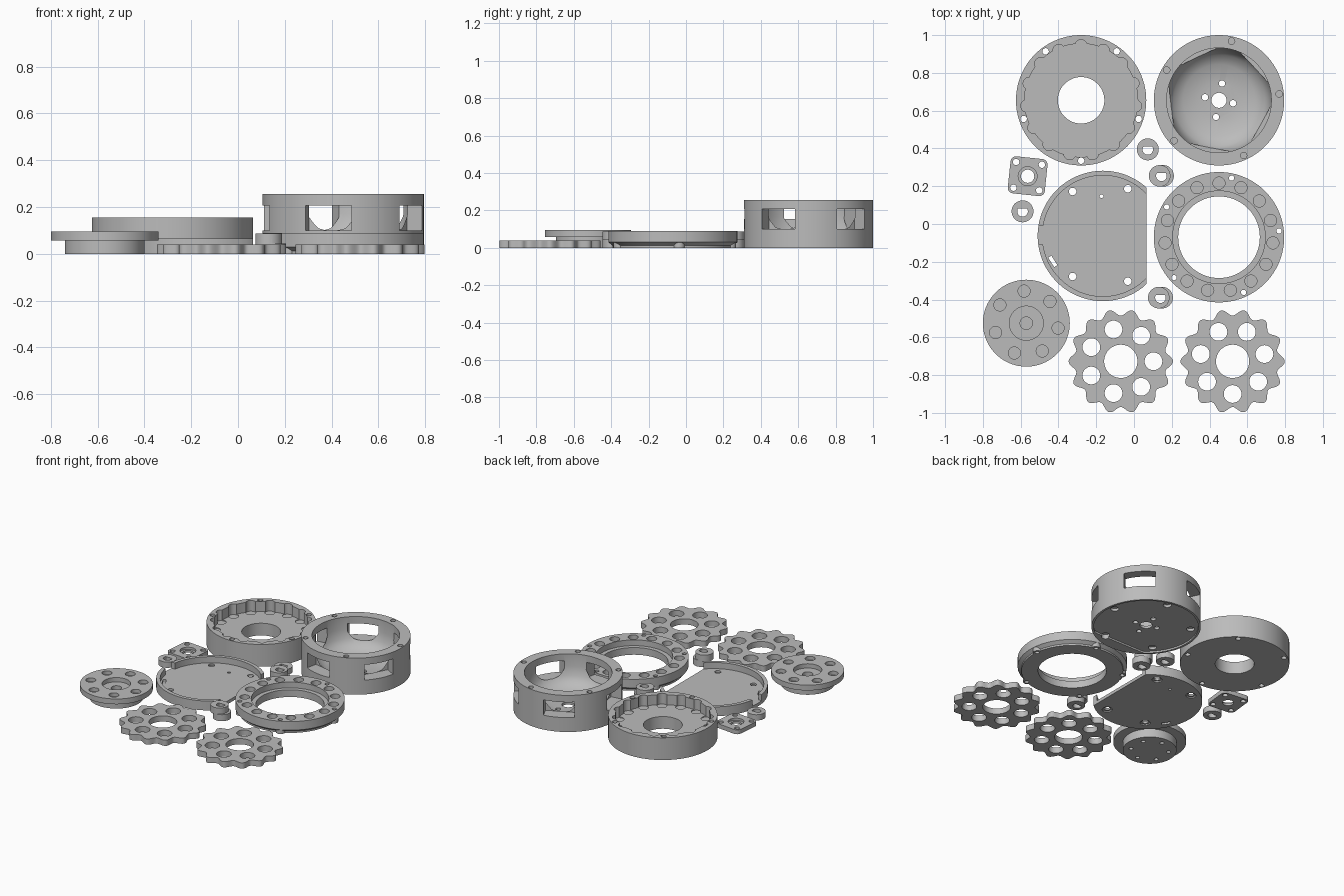
import bpy, bmesh, math
from math import cos, sin, pi, radians

if "Cube" in bpy.data.objects:
    bpy.data.objects.remove(bpy.data.objects["Cube"])

GRAY = bpy.data.materials.new("plain_gray")
GRAY.use_nodes = True
GRAY.diffuse_color = (0.5, 0.5, 0.5, 1)
GRAY.node_tree.nodes["Principled BSDF"].inputs["Base Color"].default_value = (0.5, 0.5, 0.5, 1)


# Outlines of unit or real size, around the origin
def circle(n=96, flat=None):
    pts = [(cos(2 * pi * i / n), sin(2 * pi * i / n)) for i in range(n)]
    return pts if flat is None else [(min(x, flat), y) for x, y in pts]


def rect(w, h, turn=0, shift=0):
    c, s = cos(radians(turn)), sin(radians(turn))
    base = [(-w / 2, -h / 2), (w / 2, -h / 2), (w / 2, h / 2), (-w / 2, h / 2)]
    return [((x + shift) * c - y * s, (x + shift) * s + y * c) for x, y in base]


def wavy(lobes, mid, amp, n=336):
    out = []
    for i in range(n):
        a = 2 * pi * i / n
        r = mid + amp * cos(lobes * a)
        out.append((r * cos(a), r * sin(a)))
    return out


# A solid piece: an outline lofted through (scale, z) levels
def piece(outline, *levels, at=(0, 0)):
    return outline, levels, at


def disc(r, z0, z1, at=(0, 0), n=96):
    return piece(circle(n), (r, z0), (r, z1), at=at)


def spots(count, ring, r, z0, z1, start=0):
    out = []
    for i in range(count):
        a = radians(start) + 2 * pi * i / count
        out.append(disc(r, z0, z1, (ring * cos(a), ring * sin(a)), 28))
    return out


def make(name, pieces, center):
    bm = bmesh.new()
    for outline, levels, at in pieces:
        rings = [[bm.verts.new((at[0] + x * s, at[1] + y * s, z)) for x, y in outline]
                 for s, z in levels]
        n = len(outline)
        bm.faces.new(rings[0][::-1])
        bm.faces.new(rings[-1])
        for lo, hi in zip(rings, rings[1:]):
            for i in range(n):
                j = (i + 1) % n
                bm.faces.new((lo[i], lo[j], hi[j], hi[i]))
    mesh = bpy.data.meshes.new(name)
    bm.to_mesh(mesh)
    bm.free()
    obj = bpy.data.objects.new(name, mesh)
    obj.location = (*center, 0)
    bpy.context.collection.objects.link(obj)
    return obj


# Body pieces joined by union, then groups of cutters removed, modifiers applied
def build(name, center, body, cuts=()):
    obj = make(name, body[:1], center)
    obj.data.materials.append(GRAY)
    steps = [("UNION", [p]) for p in body[1:]] + [("DIFFERENCE", c) for c in cuts]
    tools = []
    for op, group in steps:
        tool = make("tool", group, center)
        tool.hide_render = True
        tool.data.materials.append(GRAY)
        mod = obj.modifiers.new(op, "BOOLEAN")
        mod.operation, mod.solver, mod.object = op, "EXACT", tool
        tools.append(tool)
    bpy.context.view_layer.update()
    done = obj.evaluated_get(bpy.context.evaluated_depsgraph_get())
    mesh = bpy.data.meshes.new_from_object(done)
    obj.modifiers.clear()
    obj.data = mesh
    for tool in tools:
        bpy.data.objects.remove(tool)
    bpy.ops.object.select_all(action="DESELECT")
    obj.select_set(True)
    bpy.context.view_layer.objects.active = obj
    bpy.ops.object.shade_smooth_by_angle(angle=radians(30))
    return obj


R = 0.345        # shared housing radius
SCREW = 0.32     # shared screw circle
LOW, HIGH = -0.1, 0.4

# Pin housing: deep cup with fifteen pin grooves
build("pin_housing", (-0.28, 0.655), [disc(R, 0, 0.155)], [
    [disc(0.3, 0.085, HIGH)],
    spots(15, 0.289, 0.032, 0.08, HIGH, 90),
    [disc(0.123, LOW, HIGH)],
    spots(5, SCREW, 0.017, LOW, HIGH, -90),
])

# Motor housing: bowl with five wall windows
windows = [piece(rect(0.15, 0.2, -101 + 72 * i, 0.33), (1, 0.1), (1, 0.207)) for i in range(5)]
bowl = piece(circle(), (0.1, 0.03), (0.19, 0.045), (0.24, 0.075),
             (0.262, 0.11), (0.277, 0.17), (0.277, HIGH))
flat_recess = piece([(y, -x) for x, y in circle(96, 0.8)], (0.33, LOW), (0.33, 0.012))
build("motor_housing", (0.45, 0.655), [disc(R, 0, 0.255)], [
    [bowl],
    windows,
    [flat_recess],
    spots(5, SCREW, 0.017, 0.225, HIGH, 78),
    spots(5, 0.285, 0.026, LOW, 0.03, 78),
    [disc(0.04, LOW, HIGH, n=32)] + spots(2, 0.09, 0.017, LOW, HIGH, 80)
    + spots(2, 0.076, 0.017, LOW, HIGH, -12),
])

# Pin ring: stepped bore, blind pin pockets, screw bosses under the rim
build("pin_ring", (0.45, -0.07),
      [piece(circle(), (0.322, 0), (0.322, 0.012), (R, 0.03), (R, 0.09))]
      + spots(5, 0.314, 0.03, 0, 0.05, 78), [
    [disc(0.216, LOW, HIGH)],
    [disc(0.245, 0.05, HIGH)],
    spots(15, 0.287, 0.032, 0.045, HIGH, 90),
    spots(5, SCREW, 0.014, LOW, HIGH, 78),
])

# Cover tray: low wall, open along the flat side
corners = [(-0.16, 0.235), (0.132, 0.25), (-0.16, -0.215), (0.132, -0.24)]
build("cover_tray", (-0.165, -0.063),
      [piece(circle(128, 0.667), (R, 0), (R, 0.065))], [
    [disc(0.32, 0.022, HIGH)],
    [piece(rect(0.06, 0.1), (1, 0.022), (1, HIGH), at=(-0.335, 0.005))],
    [disc(0.02, LOW, HIGH, p, 24) for p in corners]
    + [disc(0.01, LOW, HIGH, (-0.007, 0.21), 16),
       piece(rect(0.02, 0.06, 32), (1, LOW), (1, HIGH), at=(-0.265, -0.135))],
    [disc(0.032, LOW, 0.008, p, 24) for p in corners],
])

# Output flange: wide plate over a hub, seven blind holes
build("output_flange", (-0.57, -0.525),
      [piece(circle(), (0.17, 0), (0.17, 0.07)), disc(0.23, 0.058, 0.095)], [
    spots(7, 0.17, 0.032, 0.07, HIGH, 94),
    [disc(0.09, 0.065, HIGH)],
    [disc(0.033, 0.03, HIGH, n=32)],
    spots(6, 0.12, 0.014, LOW, 0.025, 30),
])

# Two lobed discs, with their holes turned differently
for name, x, start in (("lobed_disc_right", -0.07, 0), ("lobed_disc_left", 0.522, -90)):
    build(name, (x, -0.727), [piece(wavy(14, 0.259, 0.017), (1, 0), (1, 0.04))], [
        [disc(0.088, LOW, HIGH)] + spots(7, 0.173, 0.047, LOW, HIGH, start),
    ])


# Small shaft parts with a flatted bore
def bore(at=(0, 0)):
    return [piece([(y, x) for x, y in reversed(circle(32, 0.5))], (0.028, LOW), (0.028, HIGH), at=at)]


for name, spot in (("shaft_spacer_back", (0.073, 0.395)), ("shaft_spacer_side", (-0.59, 0.067))):
    build(name, spot, [disc(0.058, 0, 0.04, n=48)], [bore()])

for name, spot in (("cam_back", (0.145, 0.255)), ("cam_front", (0.14, -0.39))):
    build(name, spot, [disc(0.057, 0, 0.045, (0.009, 0), 48),
                       disc(0.057, 0.04, 0.087, (-0.009, 0), 48)], [bore()])

# Bearing plate: rounded square with four screw holes and a stepped bore
holes = rect(0.137, 0.137, -6)
outline = []
for k, (x, y) in enumerate(holes):
    for i in range(7):
        a = radians(-180 + 90 * k - 6 + 15 * i)
        outline.append((x + 0.03 * cos(a), y + 0.03 * sin(a)))
build("bearing_plate", (-0.563, 0.253), [piece(outline, (1, 0), (1, 0.03))], [
    [disc(0.035, LOW, HIGH, n=32)] + [disc(0.017, LOW, HIGH, p, 20) for p in holes],
    [disc(0.05, 0.015, HIGH, n=40)],
])
